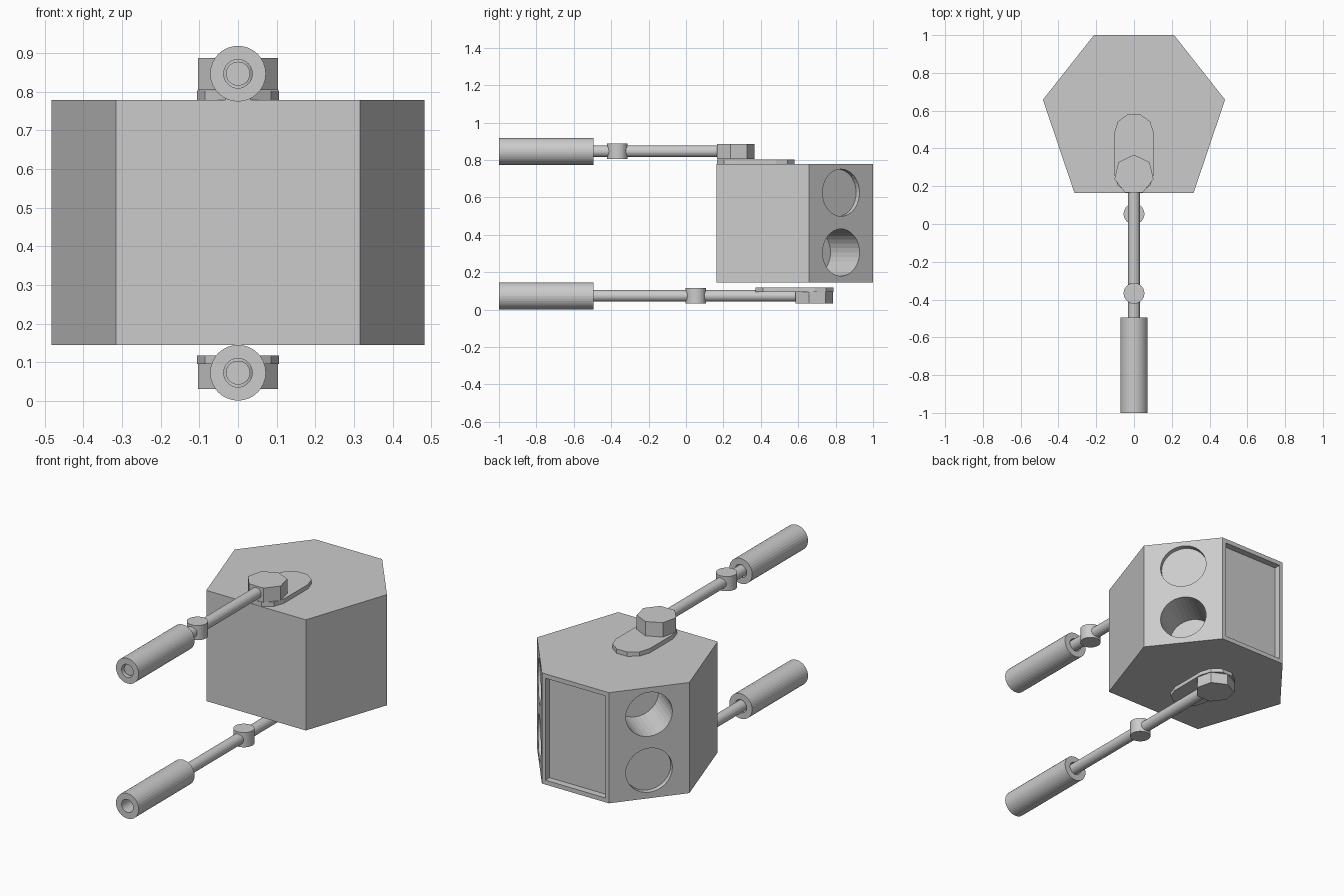
import bpy, bmesh, math
from mathutils import Vector, Matrix

if "Cube" in bpy.data.objects:
    bpy.data.objects.remove(bpy.data.objects["Cube"])

grey = bpy.data.materials.new("plain grey")
grey.diffuse_color = (0.6, 0.6, 0.6, 1)
grey.use_nodes = True
grey.node_tree.nodes["Principled BSDF"].inputs["Base Color"].default_value = grey.diffuse_color


def finish(name, bm):
    bmesh.ops.recalc_face_normals(bm, faces=bm.faces[:])
    mesh = bpy.data.meshes.new(name)
    bm.to_mesh(mesh)
    bm.free()
    mesh.materials.append(grey)
    ob = bpy.data.objects.new(name, mesh)
    bpy.context.collection.objects.link(ob)
    return ob


def prism(name, points, z0, z1):
    """Extrude an outline in the xy plane from z0 to z1."""
    bm = bmesh.new()
    face = bm.faces.new([bm.verts.new((x, y, z0)) for x, y in points])
    ext = bmesh.ops.extrude_face_region(bm, geom=[face])["geom"]
    tops = [v for v in ext if isinstance(v, bmesh.types.BMVert)]
    bmesh.ops.translate(bm, verts=tops, vec=(0, 0, z1 - z0))
    return finish(name, bm)


def cylinder(name, centre, axis, radius, length, sides=32):
    bm = bmesh.new()
    rot = Vector(axis).to_track_quat('Z', 'Y').to_matrix().to_4x4()
    bmesh.ops.create_cone(bm, cap_ends=True, segments=sides, radius1=radius,
                          radius2=radius, depth=length,
                          matrix=Matrix.Translation(centre) @ rot)
    return finish(name, bm)


def tube(name, z, y0, y1, r_out, r_in, sides=32):
    """Open tube along y: four rings joined in a closed loop."""
    bm = bmesh.new()
    rings = []
    for r, y in ((r_out, y0), (r_out, y1), (r_in, y1), (r_in, y0)):
        rings.append([bm.verts.new((r * math.cos(2 * math.pi * i / sides), y,
                                    z + r * math.sin(2 * math.pi * i / sides)))
                      for i in range(sides)])
    for k in range(4):
        a, b = rings[k], rings[(k + 1) % 4]
        for i in range(sides):
            j = (i + 1) % sides
            bm.faces.new((a[i], a[j], b[j], b[i]))
    return finish(name, bm)


def arc(cy, r, start, step, count):
    return [(r * math.cos(math.radians(start + step * i)),
             cy + r * math.sin(math.radians(start + step * i)))
            for i in range(count)]


def cut(target, cutter):
    mod = target.modifiers.new("cut", 'BOOLEAN')
    mod.operation = 'DIFFERENCE'
    mod.solver = 'EXACT'
    mod.object = cutter
    bpy.context.view_layer.objects.active = target
    bpy.ops.object.modifier_apply(modifier=mod.name)
    bpy.data.objects.remove(cutter)


# Six-sided body
Z0, Z1 = 0.145, 0.778
half = [(0.315, 0.163), (0.482, 0.658), (0.212, 1.0)]
body = prism("body", half + [(-x, y) for x, y in reversed(half)], Z0, Z1)

# Round sockets on both angled back faces: one deep and one shallow each
for side, deep_z, shallow_z in ((1, 0.305, 0.625), (-1, 0.625, 0.305)):
    normal = Vector((side * 0.342, 0.27, 0)).normalized()
    for z, depth in ((deep_z, 0.25), (shallow_z, 0.03)):
        mid = Vector((side * 0.347, 0.829, z)) + normal * (0.05 - depth / 2)
        cut(body, cylinder("socket_cutter", mid, normal, 0.126, depth + 0.1))

# Recessed rectangular panel in the back face
w = 0.19
cut(body, prism("panel_cutter", [(-w, 0.962), (w, 0.962), (w, 1.1), (-w, 1.1)],
                Z0 + 0.025, Z1 - 0.025))

# Upper and lower slider arms; the lower one is pushed forward along y
for name, z, shift, plate_y, plate_z in (
        ("upper", 0.846, 0.0, 0.0, (0.776, 0.803)),
        ("lower", 0.073, 0.42, 0.207, (0.095, 0.117))):
    tube(name + "_handle", z, -1.0, -0.495, 0.072, 0.037)
    cylinder(name + "_rod", (0, -0.365 + shift, z), (0, 1, 0), 0.031, 1.24)
    cylinder(name + "_knob", (0, -0.367 + shift, z + 0.001), (0, 0, 1), 0.055, 0.084)
    prism(name + "_pivot_nut", arc(0.261 + shift, 0.106, 90, 360 / 7, 7),
          z - 0.0415, z + 0.0405)
    r = 0.106
    prism(name + "_slot_plate",
          arc(0.48 + plate_y, r, 0, 36, 6) + arc(0.266 + plate_y, r, 180, 36, 6),
          *plate_z)
